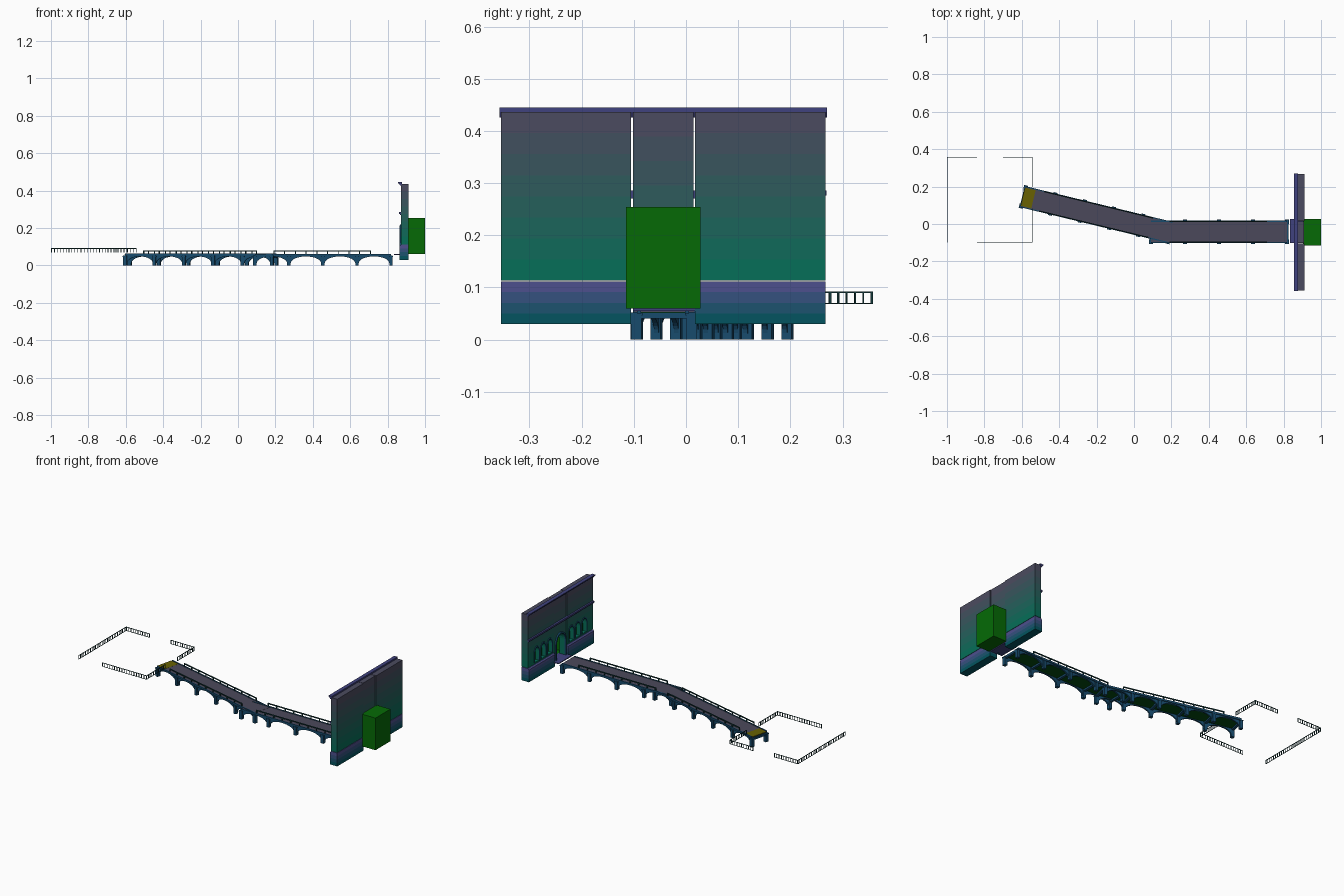
import bpy, bmesh, math
from mathutils import Matrix, Vector

if "Cube" in bpy.data.objects:
    bpy.data.objects.remove(bpy.data.objects["Cube"])


def material(name, *rgb):
    """Material from a 0-255 screen colour."""
    m = bpy.data.materials.new(name)
    m.diffuse_color = [(c / 255) ** 2.2 / 0.88 for c in rgb] + [1]
    m.use_nodes = True
    m.node_tree.nodes["Principled BSDF"].inputs["Base Color"].default_value = m.diffuse_color
    return m


PAVING = material("paving", 72, 70, 86)
STONE = material("blue_stone", 28, 72, 102)
TRIM = material("trim_stone", 62, 64, 118)
GREEN = material("green", 13, 100, 14)
DARK_GREEN = material("dark_green", 10, 72, 22)
OLIVE = material("olive", 98, 92, 8)
IRON = material("iron", 24, 56, 58)


def ramp(name, bottom, top, n):
    return [material(f"{name}_{i}", *[a + (b - a) * i / (n - 1) for a, b in zip(bottom, top)]) for i in range(n)]


WALL = ramp("wall_stone", (14, 104, 84), (72, 72, 90), 8)
PLINTH = ramp("plinth_stone", (10, 80, 90), (74, 76, 132), 4)


def finish(name, bm, mat, frame=Matrix()):
    """Make an object; a list of materials is spread over its height in bands."""
    bmesh.ops.recalc_face_normals(bm, faces=bm.faces)
    mats = mat if isinstance(mat, list) else [mat]
    if len(mats) > 1:
        zs = [v.co.z for v in bm.verts]
        lo, hi = min(zs), max(zs)
        for i in range(1, len(mats)):
            bmesh.ops.bisect_plane(bm, geom=bm.verts[:] + bm.edges[:] + bm.faces[:],
                                   plane_co=(0, 0, lo + (hi - lo) * i / len(mats)), plane_no=(0, 0, 1))
        for f in bm.faces:
            t = (f.calc_center_median().z - lo) / (hi - lo)
            f.material_index = min(len(mats) - 1, int(t * len(mats)))
    me = bpy.data.meshes.new(name)
    bm.to_mesh(me)
    bm.free()
    ob = bpy.data.objects.new(name, me)
    bpy.context.collection.objects.link(ob)
    ob.matrix_world = frame
    for m in mats:
        me.materials.append(m)
    return ob


def boxes(name, dims, mat, frame=Matrix()):
    bm = bmesh.new()
    for x0, x1, y0, y1, z0, z1 in dims:
        m = Matrix.Translation(((x0 + x1) / 2, (y0 + y1) / 2, (z0 + z1) / 2))
        bmesh.ops.create_cube(bm, size=1, matrix=m @ Matrix.Diagonal((x1 - x0, y1 - y0, z1 - z0, 1)))
    return finish(name, bm, mat, frame)


def add_prism(bm, pts, shift):
    """Extrude a closed 3D outline along a vector."""
    f = bm.faces.new([bm.verts.new(p) for p in pts])
    r = bmesh.ops.extrude_face_region(bm, geom=[f])
    bmesh.ops.translate(bm, vec=shift, verts=[v for v in r["geom"] if isinstance(v, bmesh.types.BMVert)])


def arch(half, z0, spring, rise, n=12):
    """Outline (offset, z) of a round-topped opening, from right foot to left foot."""
    top = [(half * math.cos(math.pi * i / n), spring + rise * math.sin(math.pi * i / n)) for i in range(n + 1)]
    return [(half, z0)] + top + [(-half, z0)]


def fence_dims(x0, x1, z0, z1, step, y=0.0, t=0.003, rail=0.003, foot=True):
    """Rails with evenly spaced posts, running along local x."""
    n = max(1, round((x1 - x0) / step))
    out = [(x0, x1, y - t / 2, y + t / 2, z1 - rail, z1)]
    if foot:
        out.append((x0, x1, y - t / 2, y + t / 2, z0, z0 + 0.002))
    for i in range(n + 1):
        x = x0 + t / 2 + (x1 - x0 - t) * i / n
        out.append((x - t / 2, x + t / 2, y - t / 2, y + t / 2, z0, z1))
    return out


def bridge(name, start, angle, length, width, spans, rail_end, drop=0.0):
    frame = Matrix.Translation((start[0], start[1], 0)) @ Matrix.Rotation(angle, 4, 'Z')
    w, pitch, p = width / 2, length / spans, 0.009
    # Roadway slab, underside and edge mouldings
    boxes(name + "_deck", [(0, length, -w, w, 0.053, 0.060 - drop)], PAVING, frame)
    boxes(name + "_underside", [(0, length, -w + 0.012, w - 0.012, 0.050, 0.053)], DARK_GREEN, frame)
    boxes(name + "_kerbs", [(0, length, s * w - 0.003, s * w + 0.003, 0.052, 0.063 - drop) for s in (-1, 1)],
          STONE, frame)
    # Piers with caps and cross beams
    piers = []
    for i in range(spans + 1):
        x = pitch * i
        for s in (-1, 1):
            y = s * (w - 0.004)
            piers.append((x - p, x + p, y - 0.010, y + 0.010, 0, 0.052))
            piers.append((x - p - 0.002, x + p + 0.002, y - 0.012, y + 0.012, 0.046, 0.051))
        piers.append((x - 0.007, x + 0.007, -w, w, 0.040, 0.052))
    boxes(name + "_piers", piers, STONE, frame)
    # Arched side walls
    bm = bmesh.new()
    for i in range(spans):
        c, h = pitch * (i + 0.5), pitch / 2
        for s in (-1, 1):
            pts = [(h, 0.053), (h, 0.012)] + arch(h - p - 0.001, 0.012, 0.0121, 0.036, 16)
            pts += [(-h, 0.012), (-h, 0.053)]
            add_prism(bm, [(c + a, s * (w - 0.002), z) for a, z in pts], Vector((0, -s * 0.009, 0)))
    finish(name + "_arches", bm, STONE, frame)
    # Side railings, set in from the ends
    rails = []
    for s in (-1, 1):
        rails += fence_dims(0.1, rail_end, 0.060, 0.081, 0.06, s * (w - 0.002), 0.005, 0.006, False)
    boxes(name + "_railings", rails, IRON, frame)
    return frame


# Two-part bridge
f1 = bridge("angled_bridge", (-0.591, 0.145), math.atan2(-0.19, 0.784), 0.807, 0.110, 5, 0.70)
bridge("straight_bridge", (0.09, -0.042), 0, 0.728, 0.114, 4, 0.62, 0.0008)
boxes("end_landing", [(-0.004, 0.055, -0.05, 0.05, 0.058, 0.0606)], OLIVE, f1)

# Courtyard fence: start point, direction in degrees, length
runs = [(-0.998, -0.098, 90, 0.455), (-0.998, 0.357, 0, 0.158), (-0.70, 0.357, 0, 0.157),
        (-0.543, 0.357, -90, 0.16), (-0.84, -0.098, 0, 0.297), (-0.543, -0.098, 90, 0.18)]
for i, (x, y, deg, length) in enumerate(runs):
    fr = Matrix.Translation((x, y, 0)) @ Matrix.Rotation(math.radians(deg), 4, 'Z')
    boxes(f"fence_{i + 1}", fence_dims(0, length, 0.068, 0.092, 0.0165), IRON, fr)

# Gate wall
CY = -0.044
GATE = [(CY + a, z) for a, z in arch(0.042, 0.05, 0.155, 0.05)]


def niche(c):
    return [(c + a, z) for a, z in arch(0.021, 0.122, 0.178, 0.032, 10)]


def cut(target, outlines, x0, x1):
    bm = bmesh.new()
    for o in outlines:
        add_prism(bm, [(x0, y, z) for y, z in o], Vector((x1 - x0, 0, 0)))
    cutter = finish(target.name + "_cutter", bm, GREEN)
    cutter.hide_render = True
    cutter.hide_viewport = True
    mod = target.modifiers.new("openings", 'BOOLEAN')
    mod.object, mod.solver = cutter, 'EXACT'


def moulding(name, outlines, x0, x1, grow):
    """Raised frame around arched openings (inner outline plus grown copy)."""
    bm = bmesh.new()
    for o in outlines:
        c = sum(y for y, z in o) / len(o)
        half = max(y for y, z in o) - c
        spring = o[1][1]
        outer = [(c + (y - c) * (1 + grow / half), z + (grow * (z - spring) / half if z > spring else 0))
                 for y, z in o]
        add_prism(bm, [(x0, y, z) for y, z in o + outer[::-1]], Vector((x1 - x0, 0, 0)))
    finish(name, bm, STONE)


offsets = (0.103, 0.165, 0.227)
for side, s, y0, y1 in (("left", 1, 0.017, 0.267), ("right", -1, -0.355, -0.105)):
    panel = boxes(side + "_wall", [(0.871, 0.912, y0, y1, 0.113, 0.436)], WALL)
    niches = [niche(CY + s * o) for o in offsets]
    cut(panel, niches, 0.86, 0.893)
    moulding(side + "_niche_frames", niches, 0.867, 0.8715, 0.005)
    boxes(side + "_niche_backs", [(0.8915, 0.8925, CY + s * o - 0.0205, CY + s * o + 0.0205, 0.123, 0.198)
                                  for o in offsets], GREEN)
    # Plinth with sloped upper edge
    bm = bmesh.new()
    profile = [(0.912, 0.03), (0.864, 0.03), (0.864, 0.104), (0.871, 0.111), (0.912, 0.111)]
    add_prism(bm, [(x, y0, z) for x, z in profile], Vector((0, y1 - y0, 0)))
    finish(side + "_plinth", bm, PLINTH)

# Centre bay with gateway
centre = boxes("centre_wall", [(0.873, 0.908, -0.102, 0.014, 0.06, 0.436)], WALL)
cut(centre, [GATE], 0.85, 0.95)
moulding("gate_frame", [GATE], 0.864, 0.874, 0.008)

# Mid-height string course and crowning cornice
boxes("string_course", [(0.861, 0.873, -0.355, 0.269, 0.276, 0.286),
                        (0.866, 0.873, -0.355, 0.267, 0.270, 0.276)], TRIM)
bm = bmesh.new()
profile = [(0.878, 0.445), (0.856, 0.445), (0.856, 0.439), (0.862, 0.436), (0.866, 0.428), (0.872, 0.426),
           (0.878, 0.436)]
add_prism(bm, [(x, -0.357, z) for x, z in profile], Vector((0, 0.627, 0)))
finish("top_cornice", bm, TRIM)

# Gate threshold
boxes("threshold", [(0.834, 0.912, -0.102, 0.026, 0.055, 0.060)], TRIM)

# Gate chamber behind the wall, open towards the bridge
bm = bmesh.new()
m = Matrix.Translation((0.9515, -0.0435, 0.157)) @ Matrix.Diagonal((0.097, 0.143, 0.194, 1))
bmesh.ops.create_cube(bm, size=1, matrix=m)
bmesh.ops.delete(bm, geom=[f for f in bm.faces if f.calc_center_median().x < 0.91], context='FACES_ONLY')
finish("gate_chamber", bm, GREEN)
